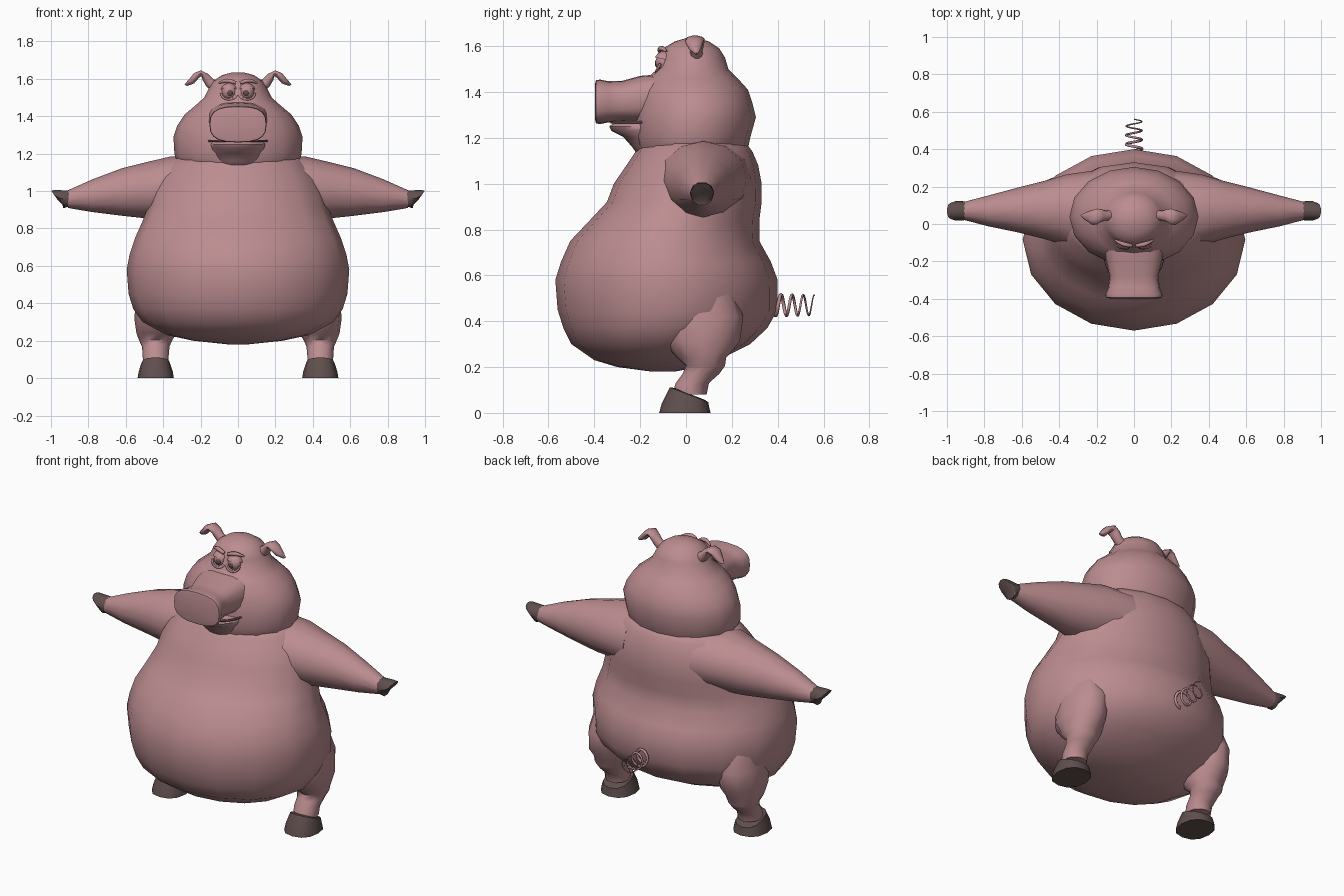
import bpy, bmesh, math
from mathutils import Vector


def material(name, rgb):
    m = bpy.data.materials.new(name)
    m.diffuse_color = (*rgb, 1)
    return m


PINK = material("pink_skin", (0.50, 0.265, 0.28))
DARK = material("dark_hoof", (0.115, 0.078, 0.075))


def finish(name, bm, mat, angle=60):
    bmesh.ops.recalc_face_normals(bm, faces=bm.faces)
    me = bpy.data.meshes.new(name)
    bm.to_mesh(me)
    bm.free()
    me.materials.append(mat)
    ob = bpy.data.objects.new(name, me)
    bpy.context.collection.objects.link(ob)
    bpy.ops.object.select_all(action='DESELECT')
    ob.select_set(True)
    bpy.context.view_layer.objects.active = ob
    bpy.ops.object.shade_smooth_by_angle(angle=math.radians(angle))
    return ob


def loft(name, rings, mat, n=16, power=1.0, angle=60):
    """Skin a list of (centre, u axis, v axis) rings; power < 1 squares them."""
    bm = bmesh.new()
    rows = []
    for c, u, v in rings:
        row = []
        for i in range(n):
            a = 2 * math.pi * i / n
            p, q = [math.copysign(abs(t) ** power, t) for t in (math.cos(a), math.sin(a))]
            row.append(bm.verts.new(Vector(c) + Vector(u) * p + Vector(v) * q))
        rows.append(row)
    for r, s in zip(rows, rows[1:]):
        for i in range(n):
            j = (i + 1) % n
            bm.faces.new((r[i], r[j], s[j], s[i]))
    bm.faces.new(rows[0])
    bm.faces.new(rows[-1])
    return finish(name, bm, mat, angle)


def flat(z, rx, front, back, x=0):
    """Horizontal ring given by half width and front and back limits."""
    return ((x, (front + back) / 2, z), (rx, 0, 0), (0, (back - front) / 2, 0))


def ball(name, c, r, mat, keep=None):
    bm = bmesh.new()
    bmesh.ops.create_uvsphere(bm, u_segments=16, v_segments=10, radius=1)
    if keep:
        geom = bm.verts[:] + bm.edges[:] + bm.faces[:]
        bmesh.ops.bisect_plane(bm, geom=geom, plane_co=keep[0], plane_no=keep[1], clear_inner=True)
    for v in bm.verts:
        v.co = Vector(c) + Vector([v.co[k] * r[k] for k in range(3)])
    return finish(name, bm, mat)


def tube(name, pts, radii, mat, res=4):
    cu = bpy.data.curves.new(name, 'CURVE')
    cu.dimensions = '3D'
    cu.bevel_depth = 1
    cu.bevel_resolution = res // 4
    cu.use_fill_caps = True
    sp = cu.splines.new('POLY')
    sp.points.add(len(pts) - 1)
    for p, co, r in zip(sp.points, pts, radii):
        p.co = (*co, 1)
        p.radius = r
    sp.use_smooth = True
    cu.materials.append(mat)
    ob = bpy.data.objects.new(name, cu)
    bpy.context.collection.objects.link(ob)
    return ob


# Pear shaped torso
loft("torso", [flat(*r) for r in (
    (0.18, 0.05, -0.15, -0.05), (0.20, 0.24, -0.30, 0.06), (0.23, 0.38, -0.40, 0.14),
    (0.30, 0.51, -0.50, 0.28), (0.37, 0.56, -0.535, 0.355), (0.45, 0.585, -0.56, 0.40),
    (0.58, 0.595, -0.57, 0.40), (0.66, 0.58, -0.545, 0.37), (0.75, 0.55, -0.505, 0.32),
    (0.84, 0.51, -0.42, 0.32), (0.92, 0.48, -0.345, 0.33), (1.0, 0.46, -0.315, 0.33),
    (1.08, 0.42, -0.26, 0.315), (1.14, 0.37, -0.22, 0.29), (1.18, 0.33, -0.19, 0.26))], PINK)

# Head with wide cheeks and narrower crown
loft("head", [flat(*r) for r in (
    (1.10, 0.28, -0.19, 0.24), (1.15, 0.325, -0.21, 0.27), (1.20, 0.34, -0.225, 0.28),
    (1.29, 0.345, -0.225, 0.305), (1.35, 0.325, -0.215, 0.29), (1.41, 0.285, -0.20, 0.27),
    (1.46, 0.225, -0.17, 0.225), (1.50, 0.18, -0.125, 0.185), (1.55, 0.155, -0.115, 0.17),
    (1.59, 0.13, -0.10, 0.145), (1.62, 0.085, -0.05, 0.10), (1.635, 0.03, 0.0, 0.05))], PINK)

# Snout with flared flat end
loft("snout", [((0, y, z), (rx, 0, 0), (0, 0, rz)) for y, z, rx, rz in (
    (-0.08, 1.375, 0.17, 0.105), (-0.20, 1.37, 0.15, 0.10), (-0.28, 1.36, 0.13, 0.088),
    (-0.34, 1.357, 0.138, 0.09), (-0.375, 1.357, 0.153, 0.097),
    (-0.393, 1.357, 0.15, 0.094), (-0.397, 1.357, 0.13, 0.078))], PINK, 20, 0.72)

# Lower lip and chin
loft("lower_jaw", [flat(*r) for r in (
    (1.11, 0.09, -0.20, 0.0), (1.16, 0.13, -0.235, 0.0), (1.205, 0.14, -0.275, 0.0),
    (1.23, 0.145, -0.325, 0.0), (1.25, 0.15, -0.335, 0.0), (1.265, 0.14, -0.315, 0.0))], PINK, 20)
tube("mouth_line", [(0.156 * math.cos(a), -0.17 - 0.155 * math.sin(a), 1.268)
                    for a in [math.pi * i / 16 for i in range(17)]], [0.006] * 17, DARK)

for s, side in ((1, "right"), (-1, "left")):
    # Arms, tapering from the shoulder to the wrist
    loft(side + "_arm", [((s * x, y, z), (0, ry, 0), (0, 0, rz)) for x, y, z, ry, rz in (
        (0.22, 0.075, 1.02, 0.21, 0.17), (0.36, 0.075, 1.02, 0.19, 0.165),
        (0.48, 0.075, 1.005, 0.155, 0.152), (0.62, 0.075, 0.995, 0.12, 0.127),
        (0.78, 0.07, 0.975, 0.082, 0.087), (0.91, 0.07, 0.957, 0.048, 0.047))], PINK, 12)
    # Front hooves, slanting upward
    loft(side + "_hand_hoof", [((s * x, 0.07, z), (0, r, 0), (s * t, 0, h)) for x, z, r, t, h in (
        (0.895, 0.957, 0.045, -0.015, 0.043), (0.915, 0.955, 0.052, -0.02, 0.05),
        (0.955, 0.963, 0.052, 0.025, 0.045), (0.982, 0.978, 0.042, 0.018, 0.026))], DARK, 10, 1, 40)
    # Legs, leaning forward to the hooves
    loft(side + "_leg", [flat(z, rx, f, b, s * x) for z, rx, f, b, x in (
        (0.08, 0.068, -0.06, 0.09, 0.44), (0.13, 0.07, -0.045, 0.10, 0.44),
        (0.17, 0.074, -0.015, 0.145, 0.44), (0.205, 0.09, 0.0, 0.17, 0.44),
        (0.24, 0.108, -0.04, 0.175, 0.435), (0.31, 0.118, -0.10, 0.235, 0.435),
        (0.42, 0.12, -0.13, 0.25, 0.43), (0.55, 0.10, -0.10, 0.20, 0.42))], PINK, 12)
    # Rear hooves with a sloping upper edge
    loft(side + "_foot_hoof", [
        ((s * 0.44, -0.005, 0), (0.097, 0, 0), (0, 0.112, 0)),
        ((s * 0.44, -0.003, 0.035), (0.091, 0, 0), (0, 0.103, -0.005)),
        ((s * 0.44, 0.013, 0.079), (0.077, 0, 0), (0, 0.084, -0.032)),
        ((s * 0.44, 0.016, 0.083), (0.06, 0, 0), (0, 0.066, -0.026))], DARK, 12, 0.85, 40)
    # Floppy ears, rising then folding outward
    loft(side + "_ear", [((s * x, y, z), (0, ry, 0), (s * tx, 0, tz)) for x, y, z, ry, tx, tz in (
        (0.11, 0.045, 1.555, 0.03, -0.02, 0.028), (0.15, 0.045, 1.578, 0.027, -0.018, 0.022),
        (0.175, 0.045, 1.61, 0.034, -0.015, 0.018), (0.197, 0.04, 1.63, 0.042, 0.003, 0.016),
        (0.222, 0.035, 1.618, 0.04, 0.014, 0.013), (0.25, 0.04, 1.585, 0.026, 0.016, 0.01),
        (0.28, 0.045, 1.566, 0.006, 0.006, 0.005))], PINK, 10)
    # Eyes with upper lid, lower lid and brow
    ex = s * 0.047
    ball(side + "_eye", (ex, -0.095, 1.53), (0.04, 0.038, 0.042), PINK)
    ball(side + "_pupil", (ex - s * 0.004, -0.127, 1.525), (0.016, 0.009, 0.018), DARK)
    ball(side + "_upper_lid", (ex, -0.095, 1.53), (0.047, 0.045, 0.048), PINK,
         ((0, 0, 0.25), (0, 0.2, 1)))
    tube(side + "_lower_lid", [(ex + 0.043 * math.cos(a), -0.112 - 0.018 * abs(math.sin(a)),
                               1.523 + 0.034 * math.sin(a))
                              for a in [math.pi * (1 + i / 10) for i in range(11)]],
         [0.006] * 11, PINK)
    tube(side + "_brow", [(s * (0.012 + 0.09 * t), -0.115 + 0.03 * t * t,
                          1.578 + 0.012 * math.sin(math.pi * t))
                         for t in [i / 6 for i in range(7)]],
         [0.009, 0.011, 0.012, 0.012, 0.01, 0.008, 0.005], PINK)

# Corkscrew tail
N = 64
turn = [2 * math.pi * 3.5 * i / N for i in range(N + 1)]
tube("tail", [(0.042 * math.sin(a), 0.39 + 0.17 * i / N, 0.47 - 0.045 * math.cos(a))
              for i, a in enumerate(turn)], [0.009 - 0.006 * i / N for i in range(N + 1)], PINK)
